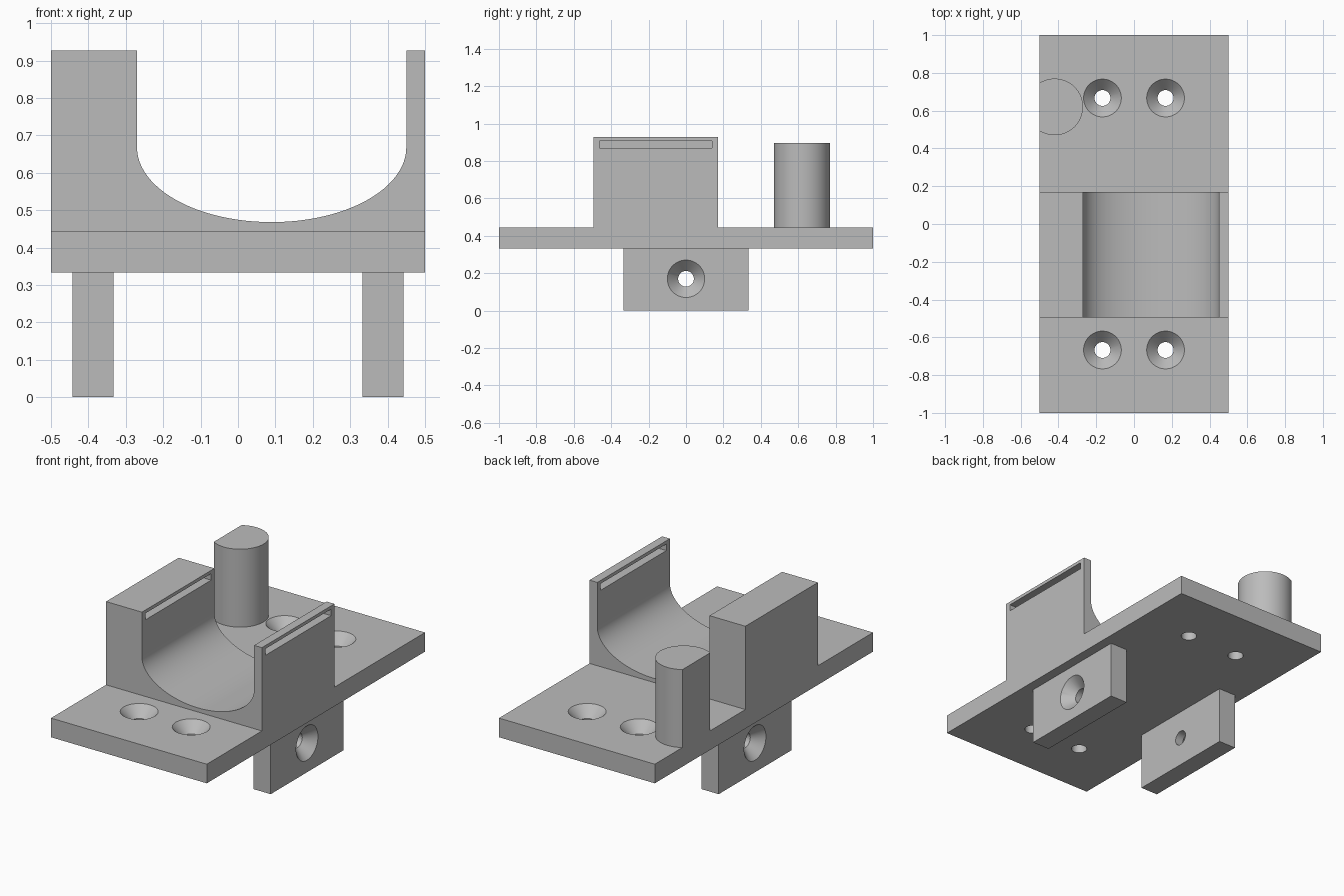
import bpy
import bmesh
import math
from mathutils import Matrix, Vector

if "Cube" in bpy.data.objects:
    bpy.data.objects.remove(bpy.data.objects["Cube"], do_unlink=True)

grey = bpy.data.materials.new("plain grey")
grey.use_nodes = True
grey.diffuse_color = (0.5, 0.5, 0.5, 1)
grey.node_tree.nodes["Principled BSDF"].inputs["Base Color"].default_value = (0.5, 0.5, 0.5, 1)


def finish(name, bm):
    bmesh.ops.recalc_face_normals(bm, faces=bm.faces)
    mesh = bpy.data.meshes.new(name)
    bm.to_mesh(mesh)
    bm.free()
    mesh.materials.append(grey)
    ob = bpy.data.objects.new(name, mesh)
    bpy.context.collection.objects.link(ob)
    return ob


def box(name, low, high):
    low, high = Vector(low), Vector(high)
    bm = bmesh.new()
    bmesh.ops.create_cube(bm, size=1)
    bmesh.ops.scale(bm, vec=high - low, verts=bm.verts)
    bmesh.ops.translate(bm, vec=(low + high) / 2, verts=bm.verts)
    return finish(name, bm)


def prism(name, outline, offset):
    """Extrude a closed outline of 3D points along an offset."""
    bm = bmesh.new()
    face = bm.faces.new([bm.verts.new(p) for p in outline])
    grown = bmesh.ops.extrude_face_region(bm, geom=[face], use_keep_orig=True)["geom"]
    verts = [g for g in grown if isinstance(g, bmesh.types.BMVert)]
    bmesh.ops.translate(bm, vec=offset, verts=verts)
    return finish(name, bm)


def screw_cutter(position, rotation, sides=48):
    """Countersunk hole: a cone that narrows into a straight bore."""
    bm = bmesh.new()
    rings = []
    for radius, depth in ((0.1, 0.02), (0.1, 0), (0.042, -0.06), (0.042, -0.15)):
        rings.append([bm.verts.new((radius * math.cos(math.tau * i / sides),
                                    radius * math.sin(math.tau * i / sides), depth))
                      for i in range(sides)])
    for a, b in zip(rings, rings[1:]):
        for i in range(sides):
            j = (i + 1) % sides
            bm.faces.new((a[i], a[j], b[j], b[i]))
    bm.faces.new(rings[0])
    bm.faces.new(rings[-1])
    bm.transform(Matrix.Translation(position) @ rotation)
    return finish("screw_cutter", bm)


def cut(ob, cutter):
    cutter.hide_render = True
    mod = ob.modifiers.new("cut", "BOOLEAN")
    mod.operation = "DIFFERENCE"
    mod.solver = "EXACT"
    mod.object = cutter
    bpy.context.view_layer.objects.active = ob
    bpy.ops.object.modifier_apply(modifier=mod.name)
    bpy.data.objects.remove(cutter, do_unlink=True)


BASE, DECK, TOP = 0.333, 0.444, 0.927

# Base plate with four countersunk holes
plate = box("base_plate", (-0.5, -1, BASE), (0.5, 1, DECK))
for x in (-0.167, 0.167):
    for y in (-0.667, 0.667):
        cut(plate, screw_cutter((x, y, DECK), Matrix.Identity(4)))

# Mounting legs, countersunk from the outside
legs = []
for side, name in ((1, "left_leg"), (-1, "right_leg")):
    xs = sorted((side * 0.333, side * 0.443))
    leg = box(name, (xs[0], -0.333, 0), (xs[1], 0.333, BASE))
    turn = Matrix.Rotation(side * math.pi / 2, 4, "Y")
    cut(leg, screw_cutter((side * 0.443, 0, 0.17), turn))
    legs.append(leg)

# Cradle block with a half-elliptical channel
front, back = -0.495, 0.17
steps = 48
outline = [(0.5, DECK), (0.5, TOP), (0.45, TOP)]
outline += [(0.09 + 0.36 * math.cos(math.pi * i / steps),
             0.668 - 0.2 * math.sin(math.pi * i / steps)) for i in range(steps + 1)]
outline += [(-0.27, TOP), (-0.5, TOP), (-0.5, DECK)]
cradle = prism("cradle", [(x, front, z) for x, z in outline], (0, back - front, 0))

# Long slot through the thin wall and into the thick one
cut(cradle, box("slot_cutter", (-0.32, -0.463, 0.87), (0.6, 0.14, 0.908)))

# Round post, trimmed flush with the plate edge
reach = math.acos(-0.08 / 0.15)
arc = [(-0.42 + 0.15 * math.cos(a), 0.62 + 0.15 * math.sin(a), DECK)
       for a in (reach * (i / 24 - 1) for i in range(49))]
post = prism("post", arc, (0, 0, 0.452))

# Smooth curved walls, keep corners sharp
bpy.ops.object.select_all(action="DESELECT")
for ob in (plate, cradle, post, *legs):
    ob.select_set(True)
bpy.context.view_layer.objects.active = plate
bpy.ops.object.shade_smooth_by_angle(angle=math.radians(30))
